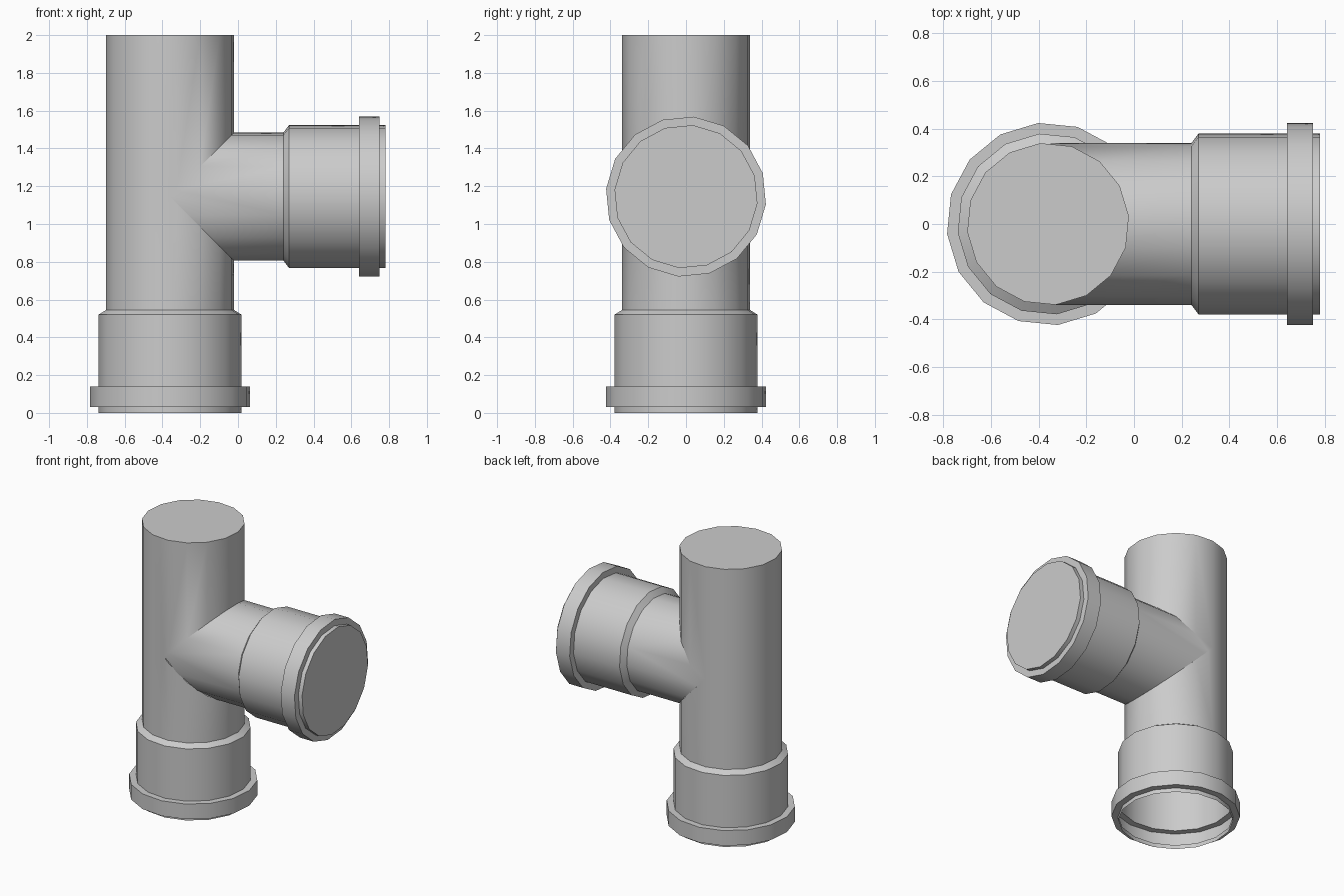
import bpy, bmesh, math
from mathutils import Vector

if "Cube" in bpy.data.objects:
    bpy.data.objects.remove(bpy.data.objects["Cube"])

SIDES, PHASE = 16, math.radians(5.6)
AXIS_X, BRANCH_Z = -0.36, 1.145


def lathe(profile, place, flip=False):
    """Revolve (radius, height) points as a single open shell, capped at the last ring."""
    bm = bmesh.new()
    rings = []
    for r, h in profile:
        angles = [PHASE + 2 * math.pi * i / SIDES for i in range(SIDES)]
        rings.append([bm.verts.new(place(r * math.cos(a), r * math.sin(a), h)) for a in angles])
    for low, high in zip(rings, rings[1:]):
        for i in range(SIDES):
            j = (i + 1) % SIDES
            bm.faces.new((low[i], low[j], high[j], high[i]))
    bm.faces.new(rings[-1])
    if flip:
        bmesh.ops.reverse_faces(bm, faces=bm.faces[:])
    return bm


def miter(bm, min_x):
    """Cut the faces along the two 45 degree planes where the pipes meet."""
    for s in (1, -1):
        faces = [f for f in bm.faces if f.calc_center_median().x - AXIS_X > min_x]
        geom = set(faces)
        for f in faces:
            geom.update(f.edges)
            geom.update(f.verts)
        bmesh.ops.bisect_plane(bm, geom=list(geom), dist=1e-5,
                               plane_co=(AXIS_X, 0, BRANCH_Z), plane_no=Vector((1, 0, s)))


def inside_branch(f):
    c = f.calc_center_median()
    return c.x - AXIS_X > abs(c.z - BRANCH_Z)


# Upright pipe: socket with hollow collar at the foot, closed top
main = lathe([(.38, 0), (.38, .03), (.425, .03), (.425, .14), (.38, .14),
              (.38, .52), (.34, .545), (.34, 2)],
             lambda u, v, w: (AXIS_X + u, v, w))
miter(main, -0.05)
bmesh.ops.delete(main, geom=[f for f in main.faces if inside_branch(f)], context='FACES')

# Side branch: same section turned on its side, socket facing +x
branch = lathe([(.34, 0), (.34, .60), (.38, .63), (.38, 1.0), (.425, 1.0),
                (.425, 1.11), (.38, 1.11), (.38, 1.14)],
               lambda u, v, w: (AXIS_X + w, v, BRANCH_Z + u), flip=True)
miter(branch, -1)
bmesh.ops.delete(branch, geom=[f for f in branch.faces if not inside_branch(f)], context='FACES')

# Weld both shells into one tee
mesh = bpy.data.meshes.new("pipe_tee")
branch.to_mesh(mesh)
main.from_mesh(mesh)
bmesh.ops.remove_doubles(main, verts=main.verts[:], dist=0.001)
main.to_mesh(mesh)
main.free()
branch.free()

tee = bpy.data.objects.new("pipe_tee", mesh)
bpy.context.collection.objects.link(tee)
bpy.context.view_layer.objects.active = tee
tee.select_set(True)
bpy.ops.object.shade_smooth_by_angle(angle=math.radians(30))
